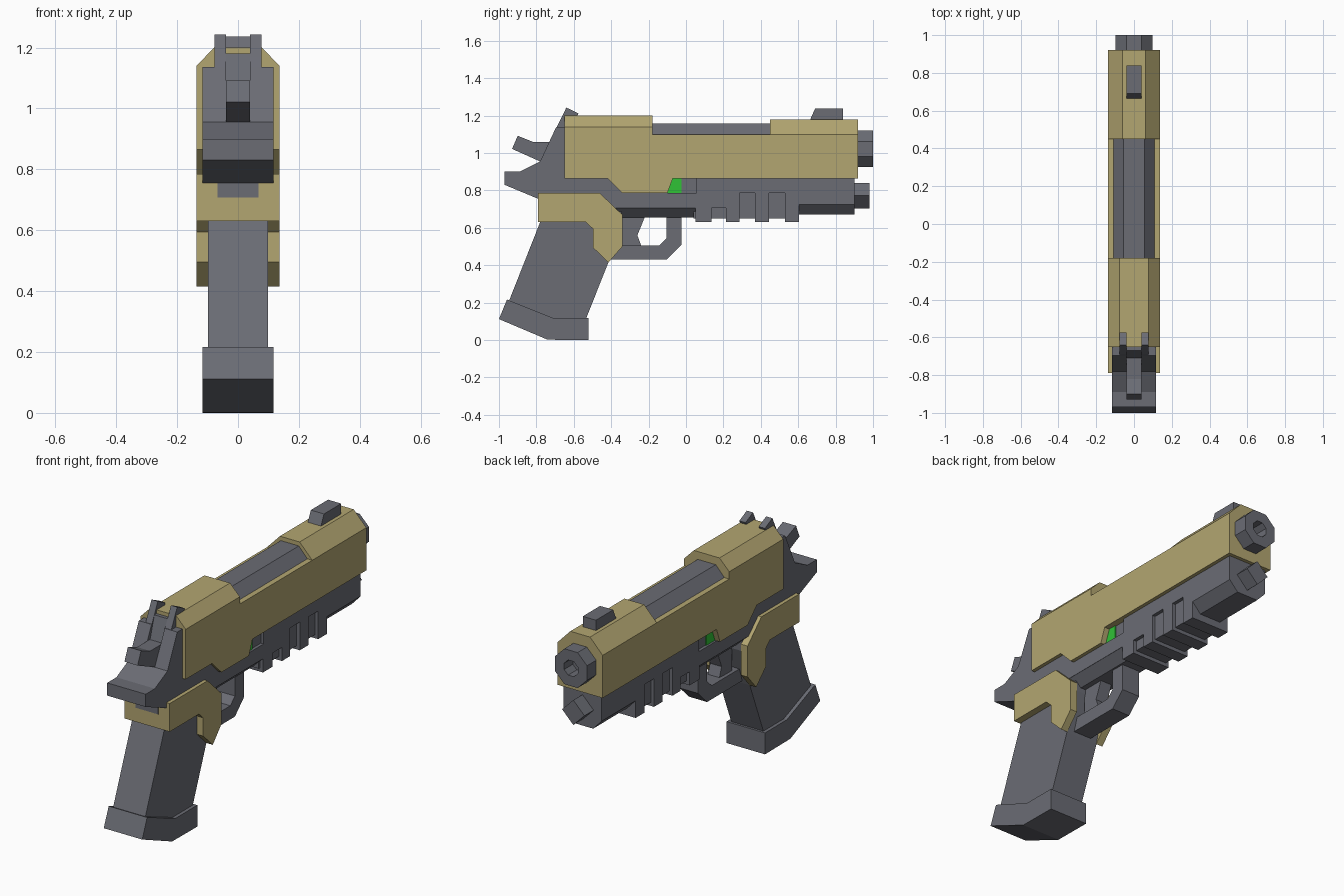
import bpy, bmesh, math


def material(name, rgb):
    m = bpy.data.materials.new(name)
    m.diffuse_color = (*rgb, 1)
    return m


TAN = material("tan", (0.45, 0.38, 0.165))
GRAY = material("gunmetal gray", (0.145, 0.15, 0.175))
GREEN = material("green", (0.03, 0.54, 0.037))


def prism(name, loop, offset, mat):
    """Extrude a closed loop of 3D points by an offset."""
    bm = bmesh.new()
    face = bm.faces.new([bm.verts.new(p) for p in loop])
    ext = bmesh.ops.extrude_face_region(bm, geom=[face])["geom"]
    bmesh.ops.translate(bm, vec=offset, verts=[v for v in ext if isinstance(v, bmesh.types.BMVert)])
    bmesh.ops.recalc_face_normals(bm, faces=bm.faces)
    me = bpy.data.meshes.new(name)
    bm.to_mesh(me)
    bm.free()
    me.materials.append(mat)
    ob = bpy.data.objects.new(name, me)
    bpy.context.collection.objects.link(ob)
    return ob


def side(name, pts, x0, x1, mat):
    """Side profile (y, z) extruded across x."""
    return prism(name, [(x0, y, z) for y, z in pts], (x1 - x0, 0, 0), mat)


def centred(name, pts, half, mat):
    return side(name, pts, -half, half, mat)


def pair(name, pts, x0, x1, mat):
    side(name + "_right", pts, x0, x1, mat)
    side(name + "_left", pts, -x1, -x0, mat)


def section(name, half_pts, y0, y1, mat):
    """Mirrored half cross-section (x, z) extruded along y."""
    loop = half_pts + [(-x, z) for x, z in reversed(half_pts)]
    return prism(name, [(x, y0, z) for x, z in loop], (0, y1 - y0, 0), mat)


def box(y0, y1, z0, z1):
    return [(y0, z0), (y1, z0), (y1, z1), (y0, z1)]


# Slide: body with lower tab, raised chamfered ends
centred("slide_body", [(-0.65, 0.865), (-0.42, 0.865), (-0.34, 0.785), (-0.1, 0.785),
                       (-0.07, 0.865), (0.92, 0.865), (0.92, 1.1), (-0.65, 1.1)], 0.137, TAN)
section("slide_rear_top", [(0.137, 1.1), (0.137, 1.14), (0.078, 1.2)], -0.65, -0.18, TAN)
section("slide_front_top", [(0.137, 1.1), (0.06, 1.18)], 0.45, 0.92, TAN)
section("barrel", [(0.11, 1.05), (0.11, 1.097), (0.055, 1.157)], -0.19, 0.46, GRAY)

# Muzzle: octagonal tube
bm = bmesh.new()
rings = []
for radius, y in ((0.1055, 0.9), (0.1055, 1.0), (0.045, 1.0), (0.045, 0.925)):
    rings.append([bm.verts.new((radius * math.cos(a), y, 1.0225 + radius * math.sin(a)))
                  for a in [math.pi / 8 + i * math.pi / 4 for i in range(8)]])
for a, b in zip(rings, rings[1:]):
    for i in range(8):
        bm.faces.new((a[i], a[(i + 1) % 8], b[(i + 1) % 8], b[i]))
bm.faces.new(rings[0])
bm.faces.new(rings[-1])
bmesh.ops.recalc_face_normals(bm, faces=bm.faces)
mesh = bpy.data.meshes.new("muzzle")
bm.to_mesh(mesh)
bm.free()
mesh.materials.append(GRAY)
bpy.context.collection.objects.link(bpy.data.objects.new("muzzle", mesh))

# Sights
centred("front_sight", [(0.66, 1.17), (0.69, 1.237), (0.84, 1.237), (0.84, 1.17)], 0.04, GRAY)
pair("rear_sight", [(-0.71, 1.1), (-0.675, 1.17), (-0.64, 1.243), (-0.575, 1.212),
                    (-0.61, 1.13), (-0.64, 1.1)], 0.04, 0.078, GRAY)

# Frame: tail, dust cover and rail teeth in one profile
bottom = [(0.05, 0.705), (0.05, 0.63), (0.135, 0.63), (0.135, 0.705), (0.215, 0.705),
          (0.215, 0.63), (0.285, 0.63), (0.285, 0.785), (0.37, 0.785), (0.37, 0.63),
          (0.445, 0.63), (0.445, 0.785), (0.53, 0.785), (0.53, 0.63), (0.605, 0.63)]
centred("frame", [(-0.97, 0.9), (-0.97, 0.83), (-0.79, 0.755), (-0.7, 0.705)] + bottom +
        [(0.605, 0.865), (0.055, 0.865), (0.055, 0.785), (-0.16, 0.785), (-0.16, 0.865),
         (-0.64, 0.865), (-0.64, 0.955), (-0.78, 0.955), (-0.89, 0.9)], 0.117, GRAY)
pair("frame_rear_cheek", [(-0.78, 0.955), (-0.64, 0.955), (-0.64, 1.137), (-0.695, 1.137)],
     0.04, 0.117, GRAY)
centred("frame_rear_centre", [(-0.74, 0.95), (-0.64, 0.95), (-0.64, 1.18), (-0.67, 1.18)], 0.04, GRAY)
section("frame_underside", [(0.117, 0.706), (0.065, 0.655)], -0.38, 0.05, GRAY)
centred("rail_core", box(0.04, 0.6, 0.65, 0.865), 0.098, GRAY)
centred("ejection_core", box(-0.17, 0.06, 0.78, 0.87), 0.1, GRAY)
pair("green_button", [(-0.11, 0.785), (-0.025, 0.785), (-0.025, 0.865), (-0.11, 0.865)],
     0.099, 0.106, GREEN)
centred("tail_plug", box(-0.792, -0.6, 0.708, 0.78), 0.068, GRAY)

# Under-barrel module and its diamond tip
section("module", [(0.117, 0.865), (0.117, 0.725), (0.065, 0.67)], 0.6, 0.9, GRAY)
section("module_tip", [(0, 0.84), (0.068, 0.772), (0, 0.704)][1:2] + [(0.0005, 0.704)], 0.89, 0.98, GRAY)
section("module_tip_upper", [(0.0005, 0.84), (0.068, 0.772)], 0.89, 0.98, GRAY)

# Hammer
centred("hammer", [(-0.9, 1.092), (-0.93, 1.022), (-0.78, 0.955), (-0.7, 0.96),
                   (-0.71, 1.06), (-0.82, 1.06)], 0.04, GRAY)

# Grip, base pad and tan shroud
centred("grip", [(-0.78, 0.63), (-0.95, 0.2), (-0.71, 0.1), (-0.54, 0.1), (-0.415, 0.415),
                 (-0.345, 0.63), (-0.345, 0.75), (-0.73, 0.75)], 0.098, GRAY)
centred("grip_base", [(-0.957, 0.217), (-1.0, 0.112), (-0.74, 0.002), (-0.52, 0), (-0.52, 0.118),
                      (-0.71, 0.118)], 0.117, GRAY)
pair("shroud_panel", [(-0.79, 0.785), (-0.46, 0.785), (-0.34, 0.67), (-0.34, 0.5), (-0.415, 0.415),
                      (-0.498, 0.495), (-0.498, 0.595), (-0.535, 0.63), (-0.79, 0.63)],
     0.096, 0.137, TAN)
centred("shroud_back", box(-0.79, -0.6, 0.63, 0.785), 0.097, TAN)

# Trigger and guard
centred("trigger", [(-0.35, 0.67), (-0.215, 0.67), (-0.26, 0.56), (-0.24, 0.507), (-0.35, 0.5)], 0.035, GRAY)
centred("trigger_guard", [(-0.42, 0.43), (-0.105, 0.43), (-0.025, 0.508), (-0.025, 0.67),
                          (-0.105, 0.67), (-0.105, 0.543), (-0.145, 0.505), (-0.4, 0.505)], 0.055, GRAY)
